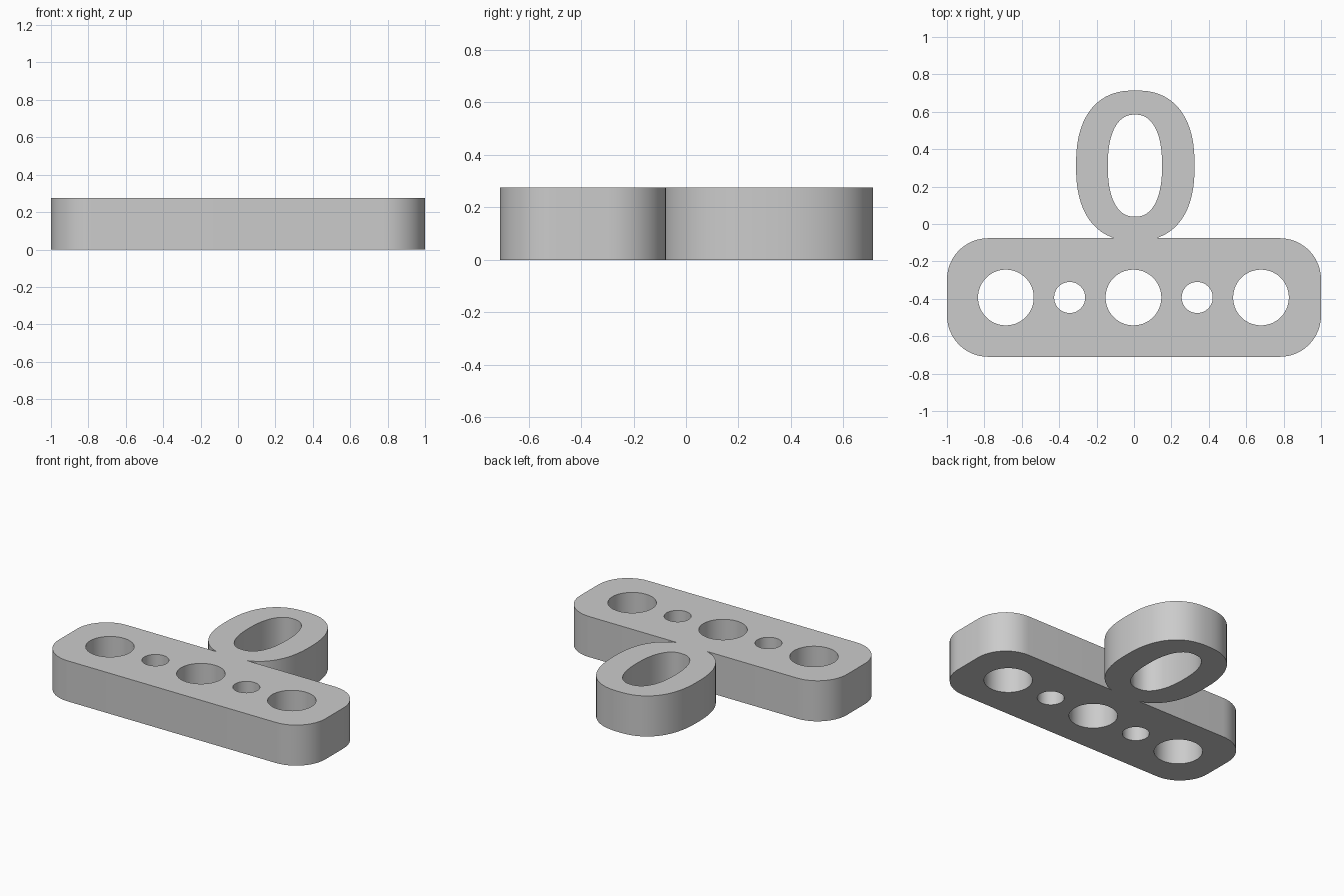
import bpy
import bmesh
from math import cos, sin, pi, copysign

if "Cube" in bpy.data.objects:
    bpy.data.objects.remove(bpy.data.objects["Cube"], do_unlink=True)

HEIGHT = 0.275
BAR_Y = -0.393

grey = bpy.data.materials.new("plain grey")
grey.use_nodes = True
colour = (0.6, 0.6, 0.6, 1)
grey.diffuse_color = colour
grey.node_tree.nodes["Principled BSDF"].inputs["Base Color"].default_value = colour


def oval(cx, cy, rx, ry, power=2, steps=64):
    """Superellipse outline; power 2 gives a plain ellipse."""
    points = []
    for i in range(steps):
        a = 2 * pi * (i + 0.5) / steps
        c, s = cos(a), sin(a)
        points.append((cx + rx * copysign(abs(c) ** (2 / power), c),
                       cy + ry * copysign(abs(s) ** (2 / power), s)))
    return points


def rounded_box(cx, cy, hx, hy, radius, steps=12):
    points = []
    for k, (sx, sy) in enumerate([(1, 1), (-1, 1), (-1, -1), (1, -1)]):
        for i in range(steps + 1):
            a = pi / 2 * (k + i / steps)
            points.append((cx + sx * (hx - radius) + radius * cos(a),
                           cy + sy * (hy - radius) + radius * sin(a)))
    return points


def prism(name, outline, z0=0.0, z1=HEIGHT):
    """Extrude a flat outline from z0 to z1."""
    bm = bmesh.new()
    face = bm.faces.new([bm.verts.new((x, y, z0)) for x, y in outline])
    extruded = bmesh.ops.extrude_face_region(bm, geom=[face], use_keep_orig=True)["geom"]
    tops = [v for v in extruded if isinstance(v, bmesh.types.BMVert)]
    bmesh.ops.translate(bm, verts=tops, vec=(0, 0, z1 - z0))
    bmesh.ops.recalc_face_normals(bm, faces=bm.faces)
    mesh = bpy.data.meshes.new(name)
    bm.to_mesh(mesh)
    bm.free()
    mesh.materials.append(grey)
    obj = bpy.data.objects.new(name, mesh)
    bpy.context.collection.objects.link(obj)
    return obj


def combine(target, other, operation):
    """Apply a boolean and discard the helper."""
    other.hide_render = True
    mod = target.modifiers.new(operation.lower(), "BOOLEAN")
    mod.operation = operation
    mod.solver = "EXACT"
    mod.object = other
    bpy.context.view_layer.objects.active = target
    bpy.ops.object.modifier_apply(modifier=mod.name)
    bpy.data.objects.remove(other, do_unlink=True)


# Rounded bar joined to the oval loop behind it
plate = prism("bar_with_loop", rounded_box(0, BAR_Y, 1, 0.317, 0.22))
combine(plate, prism("loop_body", oval(0.007, 0.312, 0.317, 0.402, 2.4)), "UNION")

# Loop opening, then alternating large and small round holes along the bar
holes = [oval(0.005, 0.312, 0.145, 0.273, 2.35)]
for i in range(-2, 3):
    r = 0.083 if i % 2 else 0.149
    holes.append(oval(-0.003 + i * 0.341, BAR_Y, r, r))
for outline in holes:
    combine(plate, prism("hole_cutter", outline, -0.1, HEIGHT + 0.1), "DIFFERENCE")

# Smooth curved walls, crisp rims
bpy.ops.object.select_all(action="DESELECT")
plate.select_set(True)
bpy.context.view_layer.objects.active = plate
bpy.ops.object.shade_smooth_by_angle(angle=pi / 6)
